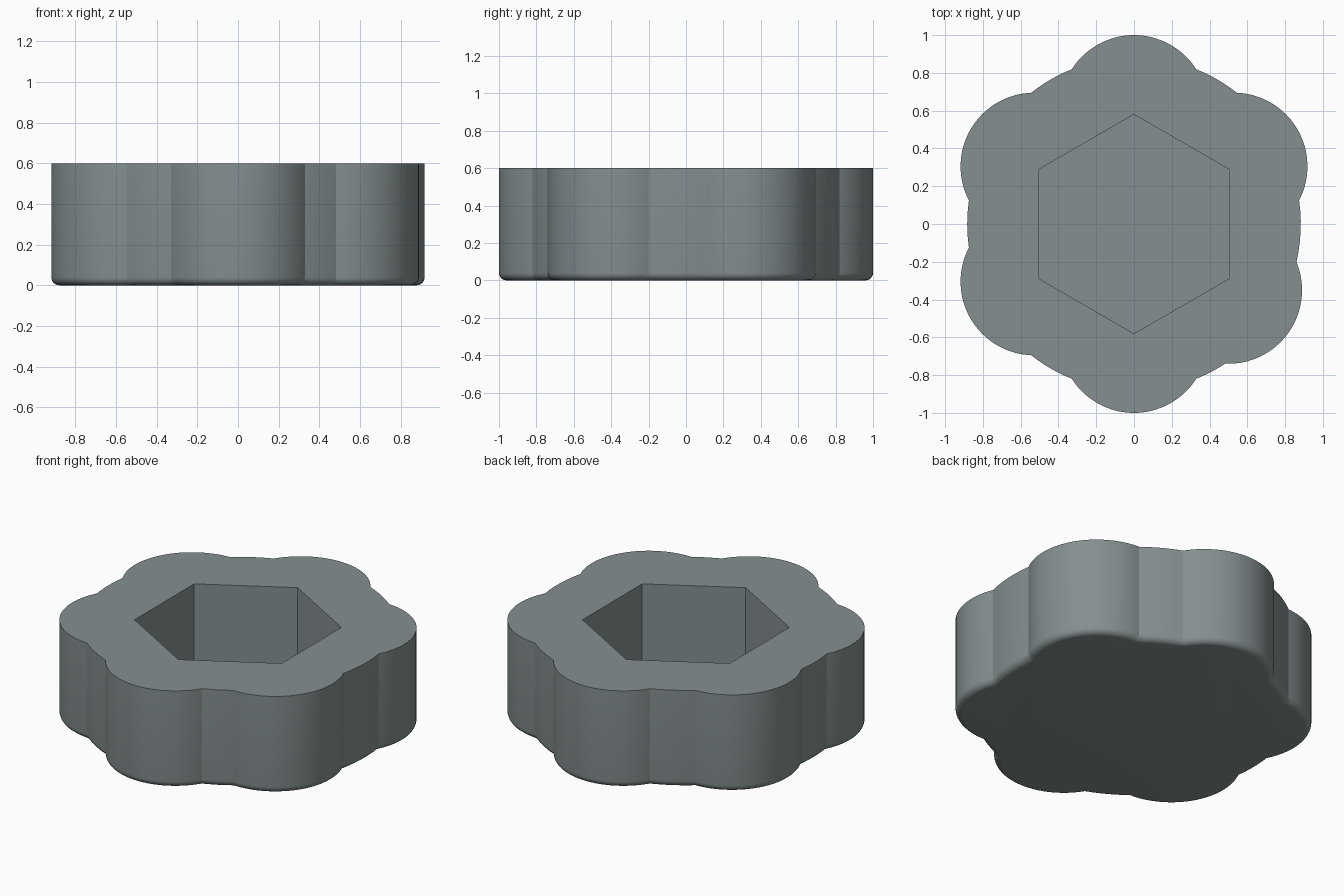
import bpy, bmesh, math

if "Cube" in bpy.data.objects:
    bpy.data.objects.remove(bpy.data.objects["Cube"])

# Dimensions
HEIGHT, FILLET = 0.60, 0.04
BASE_R, LOBE_R, LOBE_DIST = 0.883, 0.39, 0.61
LOBE_ANGLES = [-35, 30, 90, 150, 210, 270]      # one lobe sits slightly off the even spacing
HEX_R, HEX_DEPTH = 0.58, 0.50
LOBE_STEPS, GAP_STEPS, FILLET_STEPS = 32, 6, 6


def outline(inset):
    """Lobed grip outline: six round lobes around a disc, shrunk by inset."""
    b, r, d = BASE_R - inset, LOBE_R - inset, LOBE_DIST
    half = math.acos((b * b + d * d - r * r) / (2 * b * d))     # lobe meets disc
    pts = []
    for i, deg in enumerate(LOBE_ANGLES):
        a = math.radians(deg)
        swing = math.atan2(b * math.sin(half), b * math.cos(half) - d)
        for k in range(LOBE_STEPS + 1):                         # lobe arc
            t = a - swing + 2 * swing * k / LOBE_STEPS
            pts.append((d * math.cos(a) + r * math.cos(t),
                        d * math.sin(a) + r * math.sin(t)))
        nxt = math.radians(LOBE_ANGLES[(i + 1) % 6])
        start, end = a + half, nxt - half
        if end < start:
            end += 2 * math.pi
        for k in range(1, GAP_STEPS):                           # disc arc to next lobe
            t = start + (end - start) * k / GAP_STEPS
            pts.append((b * math.cos(t), b * math.sin(t)))
    return pts


def add_ring(bm, pts, z):
    return [bm.verts.new((x, y, z)) for x, y in pts]


def bridge(bm, low, high):
    n = len(low)
    for i in range(n):
        j = (i + 1) % n
        bm.faces.new((low[i], low[j], high[j], high[i]))


bm = bmesh.new()

# Rounded bottom edge and straight outer wall
rings = []
for k in range(FILLET_STEPS + 1):
    t = math.pi / 2 * k / FILLET_STEPS
    rings.append(add_ring(bm, outline(FILLET * (1 - math.sin(t))),
                          FILLET * (1 - math.cos(t))))
rings.append(add_ring(bm, outline(0), HEIGHT))
for low, high in zip(rings, rings[1:]):
    bridge(bm, low, high)
bm.faces.new(rings[0][::-1])

# Hexagonal pocket
hexagon = [(HEX_R * math.cos(math.radians(30 + 60 * i)),
            HEX_R * math.sin(math.radians(30 + 60 * i))) for i in range(6)]
rim = add_ring(bm, hexagon, HEIGHT)
floor = add_ring(bm, hexagon, HEIGHT - HEX_DEPTH)
bridge(bm, rim, floor)
bm.faces.new(floor)

# Flat top around the pocket
edges = [e for e in bm.edges if e.is_boundary]
bmesh.ops.triangle_fill(bm, use_beauty=True, use_dissolve=False,
                        edges=edges, normal=(0, 0, 1))
bmesh.ops.recalc_face_normals(bm, faces=bm.faces)

mesh = bpy.data.meshes.new("lobed_knob")
bm.to_mesh(mesh)
bm.free()
knob = bpy.data.objects.new("lobed_knob", mesh)
bpy.context.collection.objects.link(knob)

grey = bpy.data.materials.new("slate_grey")
grey.diffuse_color = (0.235, 0.275, 0.28, 1)
grey.use_nodes = True
grey.node_tree.nodes["Principled BSDF"].inputs["Base Color"].default_value = grey.diffuse_color
mesh.materials.append(grey)

bpy.context.view_layer.objects.active = knob
knob.select_set(True)
bpy.ops.object.shade_smooth_by_angle(angle=math.radians(30))
